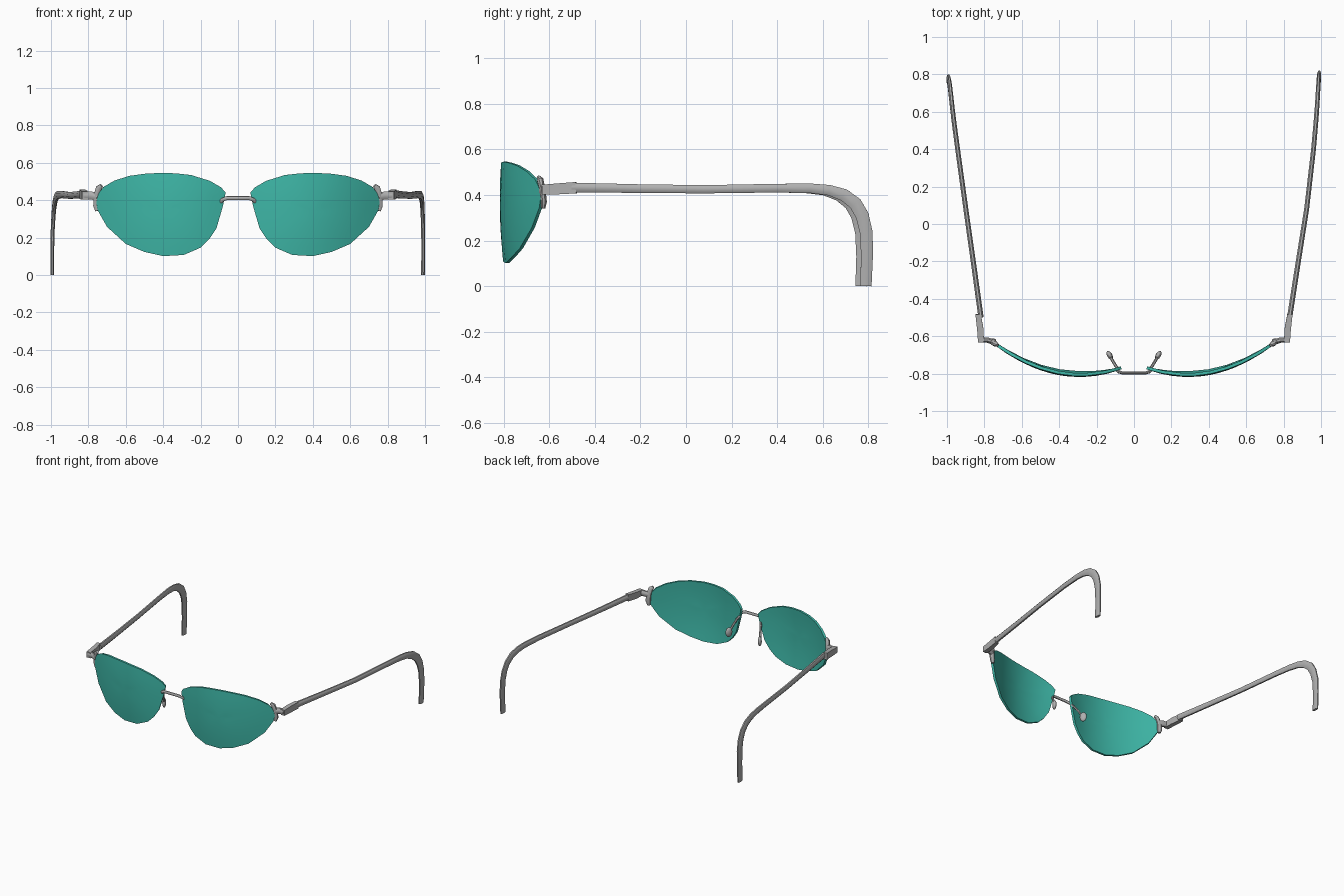
import bpy, bmesh, math
from mathutils import Vector

if "Cube" in bpy.data.objects:
    bpy.data.objects.remove(bpy.data.objects["Cube"])


def material(name, rgb):
    m = bpy.data.materials.new(name)
    m.diffuse_color = (*rgb, 1)
    m.use_nodes = True
    m.node_tree.nodes["Principled BSDF"].inputs["Base Color"].default_value = m.diffuse_color
    return m


TEAL = material("teal lens", (0.048, 0.47, 0.385))
GREY = material("grey metal", (0.43, 0.43, 0.43))


def finish(bm, name, mat, angle=40):
    bmesh.ops.recalc_face_normals(bm, faces=bm.faces)
    me = bpy.data.meshes.new(name)
    bm.to_mesh(me)
    bm.free()
    ob = bpy.data.objects.new(name, me)
    bpy.context.collection.objects.link(ob)
    me.materials.append(mat)
    bpy.ops.object.select_all(action='DESELECT')
    ob.select_set(True)
    bpy.context.view_layer.objects.active = ob
    bpy.ops.object.shade_smooth_by_angle(angle=math.radians(angle))
    return ob


def sweep(name, pts, sizes, ref, sides=8):
    """Tube along pts; sizes = (half width along ref, half height) per point."""
    bm = bmesh.new()
    pts = [Vector(p) for p in pts]
    if isinstance(sizes, tuple):
        sizes = [sizes] * len(pts)
    k = 1 / math.cos(math.pi / sides)
    rings = []
    for i, p in enumerate(pts):
        t = Vector((0, 0, 0))
        if i > 0:
            t += (p - pts[i - 1]).normalized()
        if i < len(pts) - 1:
            t += (pts[i + 1] - p).normalized()
        t.normalize()
        r = Vector(ref)
        s = (r - t * r.dot(t)).normalized()
        u = t.cross(s)
        a, b = sizes[i]
        ring = []
        for j in range(sides):
            w = 2 * math.pi * (j + 0.5) / sides
            ring.append(bm.verts.new(p + s * a * k * math.cos(w) + u * b * k * math.sin(w)))
        rings.append(ring)
    for r0, r1 in zip(rings, rings[1:]):
        for j in range(sides):
            n = (j + 1) % sides
            bm.faces.new((r0[j], r0[n], r1[n], r1[j]))
    bm.faces.new(rings[0])
    bm.faces.new(rings[-1])
    return finish(bm, name, GREY)


# Lens outline seen from the front (x, z)
OUTLINE = [(.066, .44), (.09, .468), (.15, .503), (.25, .534), (.33, .543), (.41, .546),
           (.50, .541), (.58, .53), (.66, .505), (.72, .47), (.75, .43), (.758, .39),
           (.75, .345), (.70, .257), (.60, .166), (.50, .123), (.40, .101), (.29, .107),
           (.20, .146), (.155, .19), (.115, .25), (.08, .37)]


def lens_y(x, z):
    return -.818 + .82 * (x - .29) ** 2 + .2 * (z - .38) ** 2


def lens(name, sx):
    bm = bmesh.new()
    cx, cz = .40, .34
    n = len(OUTLINE)

    # Curved front and back shells made of shrinking rings
    def shell(back):
        rings = []
        for f in (1, .8, .6, .4, .2):
            ring = []
            for x, z in OUTLINE:
                x, z = cx + (x - cx) * f, cz + (z - cz) * f
                slope = 1.64 * (x - .29)
                nrm = Vector((-slope, 1, 0)).normalized() * back
                ring.append(bm.verts.new((sx * (x + nrm.x), lens_y(x, z) + nrm.y, z)))
            rings.append(ring)
        for a, b in zip(rings, rings[1:]):
            for j in range(n):
                k = (j + 1) % n
                bm.faces.new((a[j], a[k], b[k], b[j]))
        mid = bm.verts.new((sx * cx, lens_y(cx, cz) + back, cz))
        for j in range(n):
            bm.faces.new((rings[-1][j], rings[-1][(j + 1) % n], mid))
        return rings[0]

    a, b = shell(0), shell(.016)
    for j in range(n):
        k = (j + 1) % n
        bm.faces.new((a[j], a[k], b[k], b[j]))
    finish(bm, name, TEAL)


# Arm profile (y, z, half thickness); each side bows out slightly differently
ARM = [(-.50, .433, .021), (-.21, .428, .019), (.08, .425, .018), (.40, .430, .019),
       (.54, .429, .021), (.62, .421, .023), (.685, .400, .027), (.735, .362, .029),
       (.765, .310, .029), (.783, .235, .028), (.786, .13, .026), (.781, 0, .025)]
ARM_X = {1: [.832, .877, .923, .960, .973, .979, .983, .986, .988, .990, .990, .989],
         -1: [.818, .858, .899, .943, .960, .970, .977, .983, .987, .991, .993, .993]}

for sx, side in ((1, "right"), (-1, "left")):
    lens(side + "_lens", sx)

    # Temple arm with hooked ear end
    shift = .009 if sx > 0 else -.012
    sweep(side + "_arm",
          [(sx * x, y + (shift if y > .5 else 0), z) for x, (y, z, h) in zip(ARM_X[sx], ARM)],
          [(.014 - .0004 * i, p[2]) for i, p in enumerate(ARM)], (1, 0, 0))

    # Hinge sleeve over the front of the arm
    sweep(side + "_hinge_sleeve",
          [(sx * .818, -.632, .424), (sx * .822, -.56, .427), (sx * .834, -.482, .432)],
          [(.016, .021), (.017, .024), (.014, .025)], (1, 0, 0), 4)

    # Bar joining the hinge to the lens clip
    sweep(side + "_hinge_bar",
          [(sx * .750, -.632, .418), (sx * .785, -.620, .425), (sx * .825, -.620, .425)],
          (.014, .021), (0, 1, 0), 8)

    # Clip that follows the outer lens edge
    sweep(side + "_lens_clip",
          [(sx * .730, -.648, .478), (sx * .744, -.640, .465), (sx * .755, -.630, .42),
           (sx * .756, -.624, .37), (sx * .751, -.627, .343)],
          [(.008, .010), (.014, .016), (.013, .018), (.013, .018), (.009, .012)], (0, 1, 0))

    # Nose pad wire
    sweep(side + "_nose_pad_wire",
          [(sx * .085, -.775, .385), (sx * .100, -.755, .36), (sx * .115, -.73, .32),
           (sx * .125, -.712, .285)], (.007, .007), (1, 0, 0), 6)

    # Nose pad
    bm = bmesh.new()
    bmesh.ops.create_uvsphere(bm, u_segments=12, v_segments=8, radius=1)
    for v in bm.verts:
        x, y, z = v.co.x * .014, v.co.y * .026, v.co.z * .036
        v.co = (sx * (.130 + x * .87 + y * .5), -.702 + y * .87 - x * .5, .273 + z)
    finish(bm, side + "_nose_pad", GREY, 60)

# Bridge wire between the lenses
half = [(.095, -.776, .388), (.082, -.790, .402), (.06, -.797, .411)]
sweep("bridge", half + [(-x, y, z) for x, y, z in reversed(half)], (.008, .010), (0, 1, 0))
